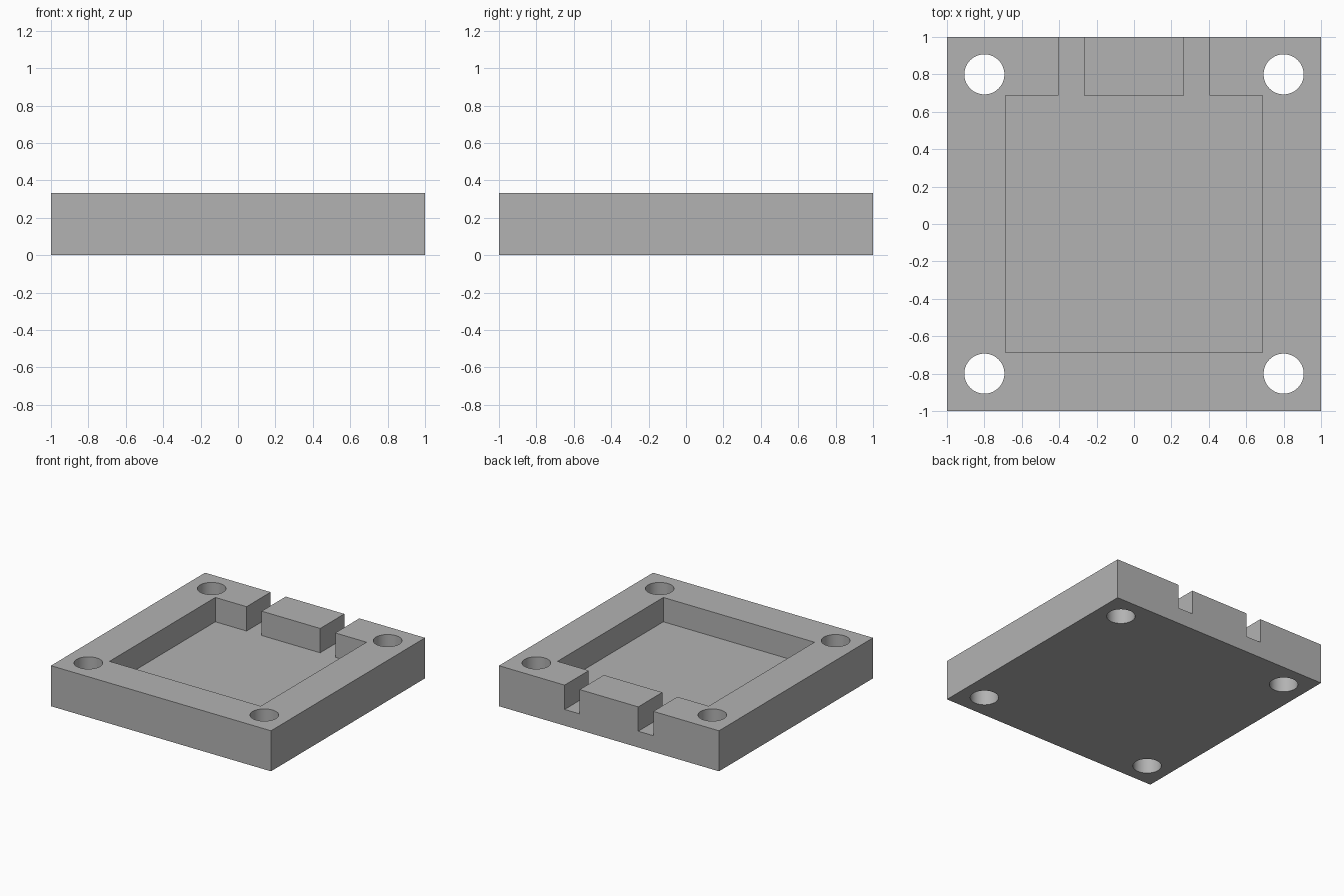
import bpy
import bmesh

HEIGHT = 0.333
FLOOR = 0.133
POCKET = 0.687
NOTCH_IN, NOTCH_OUT = 0.266, 0.403
HOLE_POS, HOLE_RADIUS = 0.8, 0.107

cube = bpy.data.objects.get("Cube")
if cube:
    bpy.data.objects.remove(cube, do_unlink=True)

grey = bpy.data.materials.new("plain grey")
grey.use_nodes = True
colour = (0.45, 0.45, 0.45, 1)
grey.diffuse_color = colour
grey.node_tree.nodes["Principled BSDF"].inputs["Base Color"].default_value = colour


def prism(name, outline, low, high):
    """Extrude a flat outline from low to high."""
    bm = bmesh.new()
    face = bm.faces.new([bm.verts.new((x, y, low)) for x, y in outline])
    top = bmesh.ops.extrude_face_region(bm, geom=[face])["geom"]
    bmesh.ops.translate(bm, vec=(0, 0, high - low),
                        verts=[v for v in top if isinstance(v, bmesh.types.BMVert)])
    bmesh.ops.recalc_face_normals(bm, faces=bm.faces)
    mesh = bpy.data.meshes.new(name)
    bm.to_mesh(mesh)
    bm.free()
    mesh.materials.append(grey)
    obj = bpy.data.objects.new(name, mesh)
    bpy.context.collection.objects.link(obj)
    return obj


def cut(target, cutter):
    cutter.hide_render = True
    mod = target.modifiers.new("cut", "BOOLEAN")
    mod.operation = "DIFFERENCE"
    mod.solver = "EXACT"
    mod.object = cutter
    bpy.context.view_layer.objects.active = target
    bpy.ops.object.modifier_apply(modifier=mod.name)
    bpy.data.objects.remove(cutter, do_unlink=True)


# Square block
block = prism("mounting_block", [(-1, -1), (1, -1), (1, 1), (-1, 1)], 0, HEIGHT)

# Pocket with two channels running out through the back wall
half = [(POCKET, -POCKET), (POCKET, POCKET), (NOTCH_OUT, POCKET),
        (NOTCH_OUT, 1.2), (NOTCH_IN, 1.2), (NOTCH_IN, POCKET)]
outline = half + [(-x, y) for x, y in reversed(half)]
cut(block, prism("pocket_cutter", outline, FLOOR, HEIGHT + 0.2))

# Through holes in the four corners
for x in (-HOLE_POS, HOLE_POS):
    for y in (-HOLE_POS, HOLE_POS):
        bpy.ops.mesh.primitive_cylinder_add(vertices=64, radius=HOLE_RADIUS,
                                            depth=2, location=(x, y, 0))
        hole = bpy.context.object
        hole.name = "hole_cutter"
        hole.data.materials.append(grey)
        cut(block, hole)

# Smooth hole walls, sharp edges elsewhere
bpy.ops.object.select_all(action="DESELECT")
block.select_set(True)
bpy.context.view_layer.objects.active = block
bpy.ops.object.shade_smooth_by_angle()
